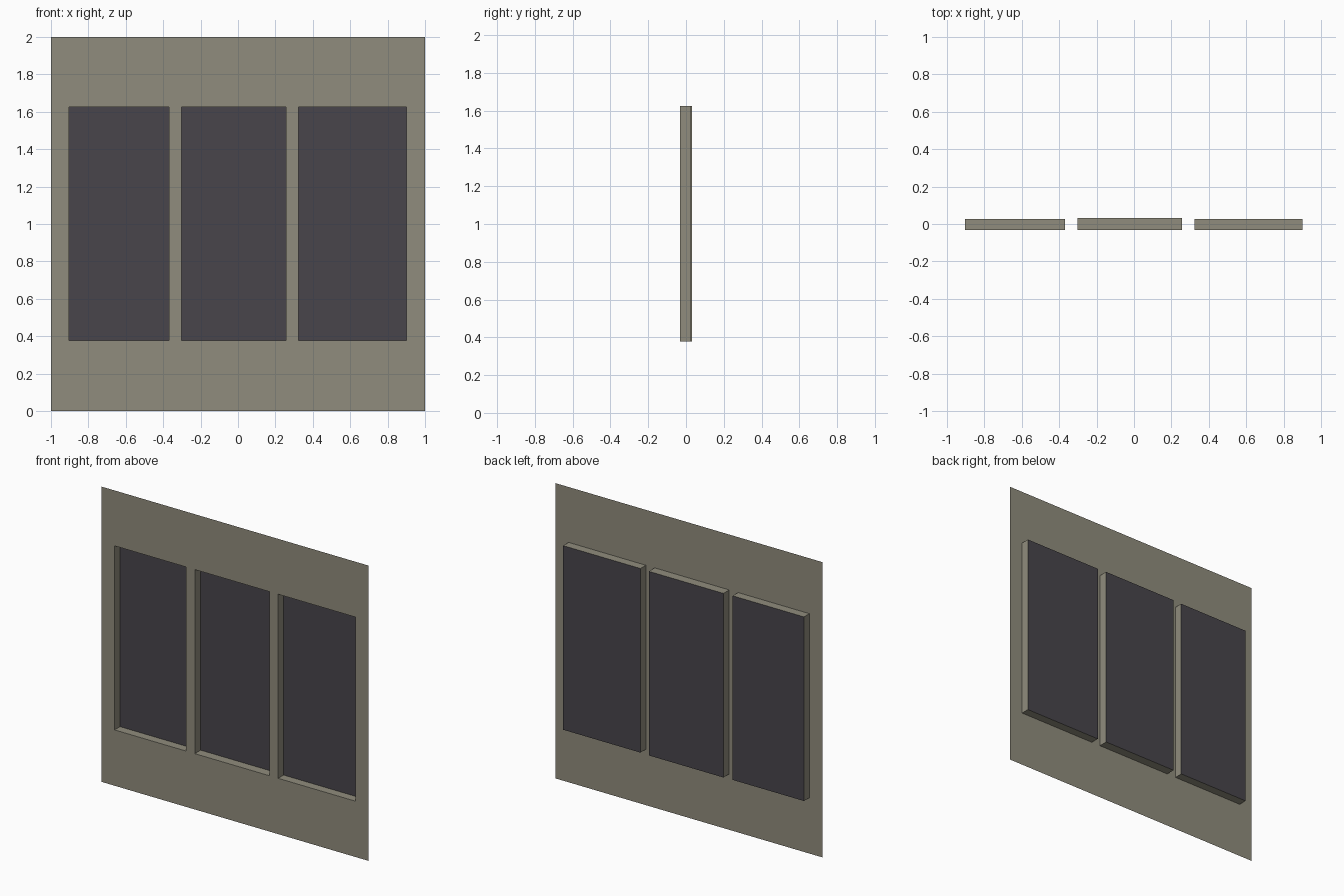
import bpy, bmesh

if "Cube" in bpy.data.objects:
    bpy.data.objects.remove(bpy.data.objects["Cube"])

FRONT_Y = -0.031
Z_LINES = [0, 0.378, 1.625, 2]
# left edge, right edge, back depth of each window
WINDOWS = [(-0.903, -0.369, 0.027), (-0.302, 0.257, 0.031), (0.323, 0.902, 0.027)]


def material(name, color):
    mat = bpy.data.materials.new(name)
    mat.diffuse_color = (*color, 1)
    mat.use_nodes = True
    mat.node_tree.nodes["Principled BSDF"].inputs["Base Color"].default_value = mat.diffuse_color
    return mat


wall_mat = material("wall_paint", (0.28, 0.265, 0.205))
glass_mat = material("dark_glass", (0.065, 0.06, 0.07))


def make_object(name, quads, mat):
    bm = bmesh.new()
    for quad in quads:
        bm.faces.new([bm.verts.new(p) for p in quad])
    bmesh.ops.remove_doubles(bm, verts=bm.verts, dist=1e-5)
    mesh = bpy.data.meshes.new(name)
    bm.to_mesh(mesh)
    bm.free()
    mesh.materials.append(mat)
    obj = bpy.data.objects.new(name, mesh)
    bpy.context.collection.objects.link(obj)


def front_rect(x0, x1, z0, z1, y):
    return [(x0, y, z0), (x1, y, z0), (x1, y, z1), (x0, y, z1)]


# Wall sheet as a grid, leaving the window cells open
x_lines = [-1] + [x for w in WINDOWS for x in w[:2]] + [1]
wall = []
for i in range(len(x_lines) - 1):
    for j in range(3):
        if not (i % 2 == 1 and j == 1):
            wall.append(front_rect(x_lines[i], x_lines[i + 1],
                                   Z_LINES[j], Z_LINES[j + 1], FRONT_Y))

# Window reveals run back from each opening to a recessed pane
for n, (x0, x1, back) in enumerate(WINDOWS, 1):
    outer = front_rect(x0, x1, Z_LINES[1], Z_LINES[2], FRONT_Y)
    inner = front_rect(x0, x1, Z_LINES[1], Z_LINES[2], back)
    for k in range(4):
        m = (k + 1) % 4
        wall.append([outer[k], outer[m], inner[m], inner[k]])
    make_object(f"window_pane_{n}", [inner], glass_mat)

make_object("wall_with_reveals", wall, wall_mat)
